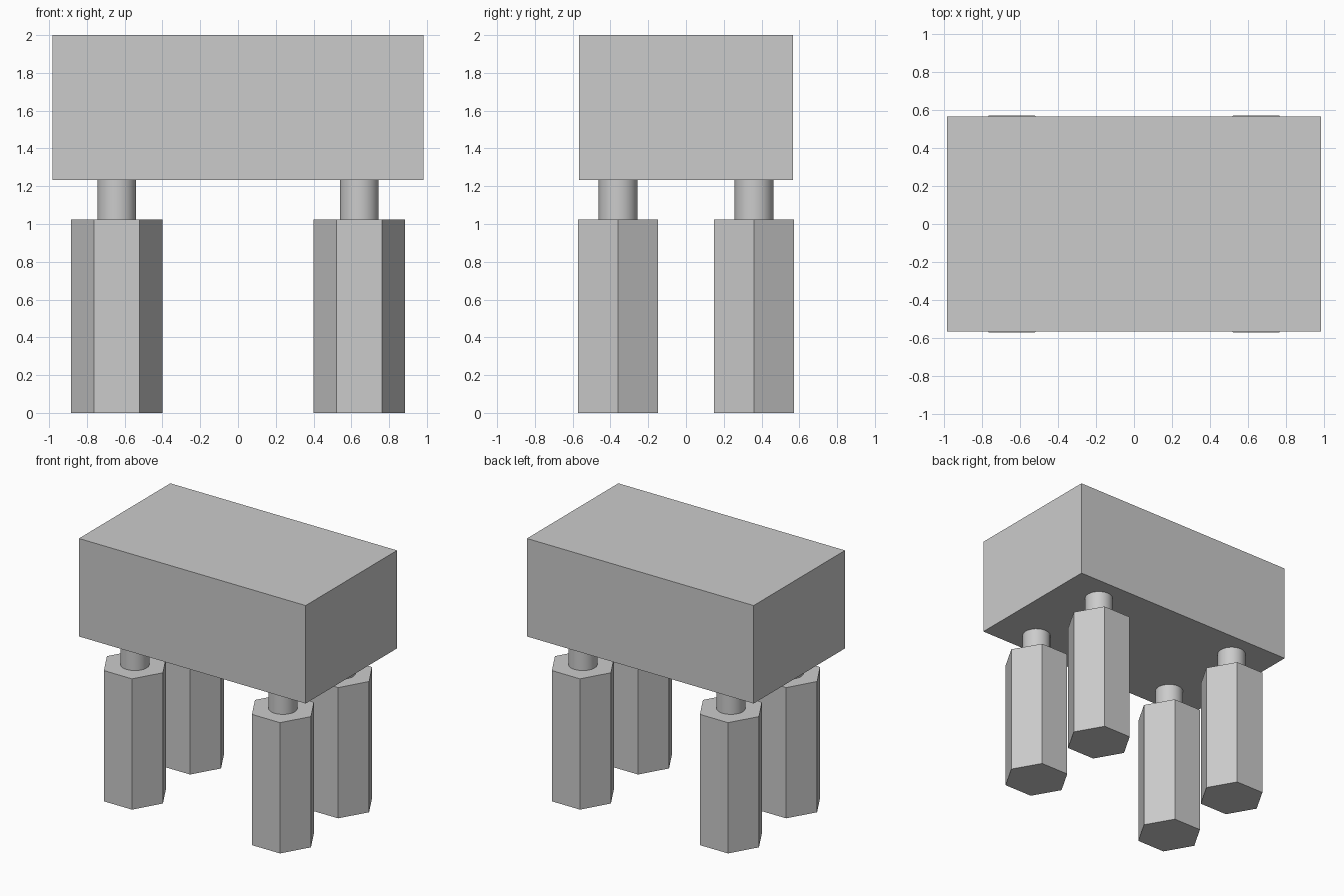
import bpy
import math

cube = bpy.data.objects.get("Cube")
if cube:
    bpy.data.objects.remove(cube, do_unlink=True)

# One plain grey for everything
grey = bpy.data.materials.new("plain_grey")
grey.use_nodes = True
colour = (0.6, 0.6, 0.6, 1.0)
grey.diffuse_color = colour
for node in grey.node_tree.nodes:
    if node.type == 'BSDF_PRINCIPLED':
        node.inputs["Base Color"].default_value = colour


def finish(name):
    obj = bpy.context.object
    obj.name = obj.data.name = name
    obj.data.materials.append(grey)
    return obj


def prism(name, sides, radius, x, y, bottom, top):
    # Turned so that two corners lie on the x axis
    bpy.ops.mesh.primitive_cylinder_add(
        vertices=sides, radius=radius, depth=top - bottom,
        location=(x, y, (bottom + top) / 2), rotation=(0, 0, math.pi / 2))
    bpy.ops.object.transform_apply(location=False, rotation=True, scale=True)
    return finish(name)


BODY_BOTTOM, BODY_TOP, LEG_TOP = 1.232, 2.0, 1.025

# Block body
bpy.ops.mesh.primitive_cube_add(size=1, location=(0, 0, (BODY_BOTTOM + BODY_TOP) / 2))
body = finish("body")
body.scale = (1.966, 1.132, BODY_TOP - BODY_BOTTOM)
bpy.ops.object.transform_apply(location=False, rotation=False, scale=True)

# Four hexagonal legs, each joined to the body by a round neck
for end, sy in (("front", -1), ("back", 1)):
    for side, sx in (("left", 1), ("right", -1)):
        x, y = sx * 0.642, sy * 0.36
        prism(f"{end}_{side}_leg", 6, 0.243, x, y, 0, LEG_TOP)
        prism(f"{end}_{side}_neck", 32, 0.103, x, y, LEG_TOP, BODY_BOTTOM)
        bpy.ops.object.shade_smooth_by_angle(angle=math.radians(30))
